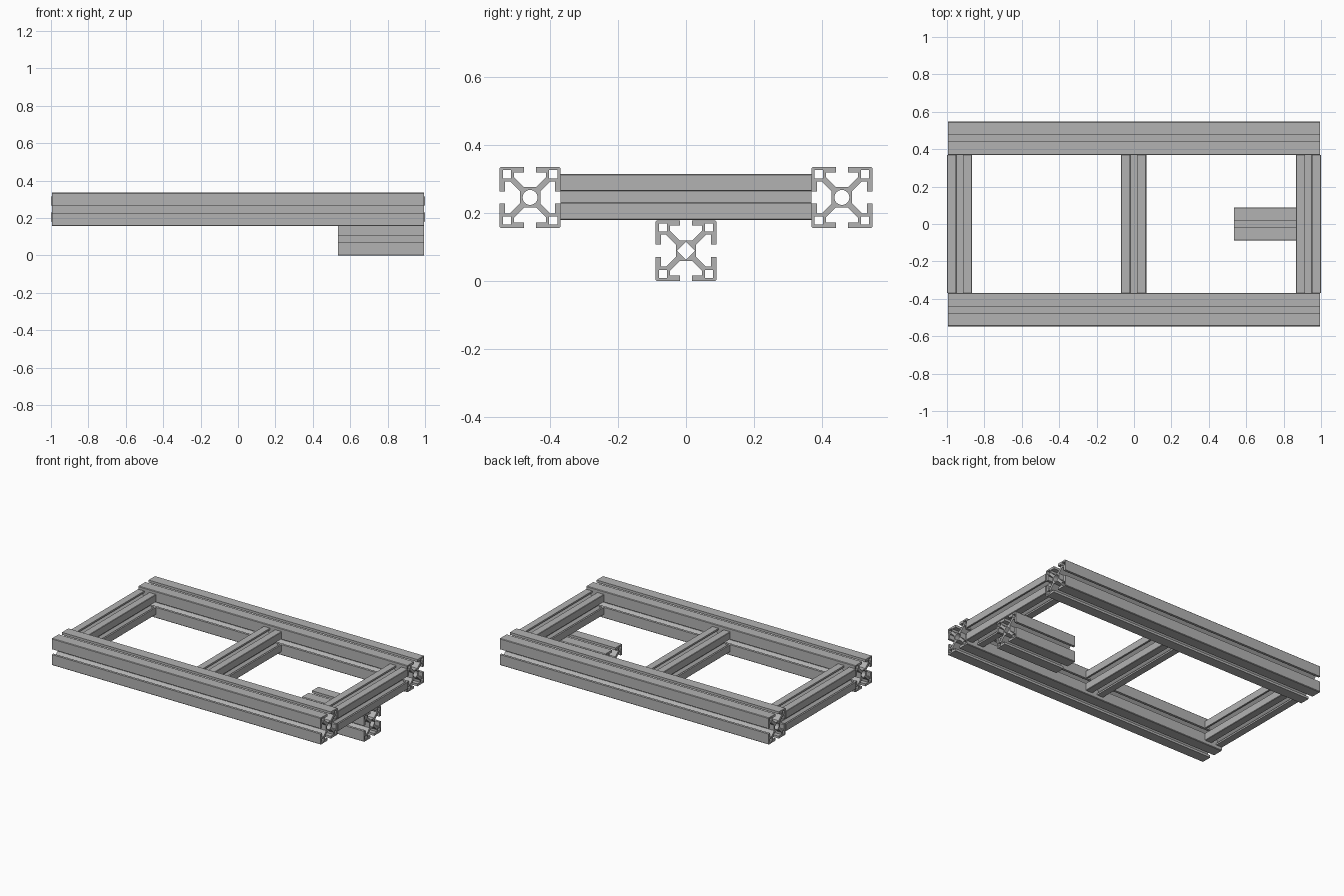
import bpy, bmesh, math

if "Cube" in bpy.data.objects:
    bpy.data.objects.remove(bpy.data.objects["Cube"], do_unlink=True)

# Single plain aluminium colour
metal = bpy.data.materials.new("aluminium grey")
metal.use_nodes = True
GREY = (0.45, 0.45, 0.45, 1)
metal.diffuse_color = GREY
metal.node_tree.nodes["Principled BSDF"].inputs["Base Color"].default_value = GREY


def turned(points):
    """Repeat one side of the profile on all four sides."""
    out = []
    for k in range(4):
        c, s = round(math.cos(k * math.pi / 2)), round(math.sin(k * math.pi / 2))
        out += [(x * c + y * s, y * c - x * s) for x, y in points]
    return out


def slot_outline(half, slot, lip, under, floor, arm):
    """Square bar outline with a T-slot in each side."""
    core = floor - arm
    right = [(core, floor), (under, under + arm), (under, half - lip),
             (slot, half - lip), (slot, half)]
    left = [(-x, y) for x, y in reversed(right)]
    r = half * 0.04
    return turned([(r - half, half)] + left + right + [(half - r, half)])


def ring(radius, sides):
    return [(radius * math.cos(2 * math.pi * i / sides),
             radius * math.sin(2 * math.pi * i / sides)) for i in range(sides)]


def chambers(low, high):
    """Hollow square in each corner of the bar."""
    square = [(low, low), (high, low), (high, high), (low, high)]
    return [[(sx * x, sy * y) for x, y in square]
            for sx in (-1, 1) for sy in (-1, 1)]


def extrusion(name, loops, length):
    """Fill the loops as outline with holes and extrude along local z."""
    curve = bpy.data.curves.new(name, "CURVE")
    curve.dimensions = "2D"
    curve.fill_mode = "BOTH"
    curve.extrude = length / 2
    for loop in loops:
        spline = curve.splines.new("POLY")
        spline.points.add(len(loop) - 1)
        for point, (x, y) in zip(spline.points, loop):
            point.co = (x, y, 0, 1)
        spline.use_cyclic_u = True
    helper = bpy.data.objects.new(name + " helper", curve)
    bpy.context.collection.objects.link(helper)
    deps = bpy.context.evaluated_depsgraph_get()
    mesh = bpy.data.meshes.new_from_object(helper.evaluated_get(deps))
    bpy.data.objects.remove(helper, do_unlink=True)
    bm = bmesh.new()
    bm.from_mesh(mesh)
    bmesh.ops.remove_doubles(bm, verts=bm.verts, dist=0.0002)
    bmesh.ops.recalc_face_normals(bm, faces=bm.faces)
    for face in bm.faces:
        face.smooth = False
        face.material_index = 0
    bm.to_mesh(mesh)
    bm.free()
    mesh.materials.clear()
    mesh.materials.append(metal)
    return mesh


def place(name, mesh, location, axis):
    obj = bpy.data.objects.new(name, mesh)
    bpy.context.collection.objects.link(obj)
    obj.location = location
    quarter = math.pi / 2
    obj.rotation_euler = (0, quarter, 0) if axis == "x" else (quarter, 0, 0)


# Bar cross-sections
BIG, SMALL = 0.0895, 0.0675
big_outline = slot_outline(BIG, 0.018, 0.016, 0.047, 0.03, 0.012)
big_hollows = chambers(0.056, 0.08)
small_outline = slot_outline(SMALL, 0.019, 0.011, 0.037, 0.026, 0.009)

# Long side rails
rail = extrusion("rail", [big_outline, ring(0.022, 24)] + big_hollows, 1.99)
for side, sign in (("front", -1), ("back", 1)):
    place(side + "_rail", rail, (0, sign * 0.458, 0.246), "x")

# Cross members between the rails
cross = extrusion("cross_member",
                  [small_outline, ring(0.016, 20)] + chambers(0.044, 0.06), 0.738)
for side, x in (("right", -0.9325), ("middle", -0.002), ("left", 0.9325)):
    place(side + "_cross_member", cross, (x, 0, 0.2475), "y")

# Short bar hung under one end
stub = extrusion("stub", [big_outline, ring(0.026, 4)] + big_hollows, 0.46)
place("lower_stub_bar", stub, (0.765, 0, BIG), "x")
